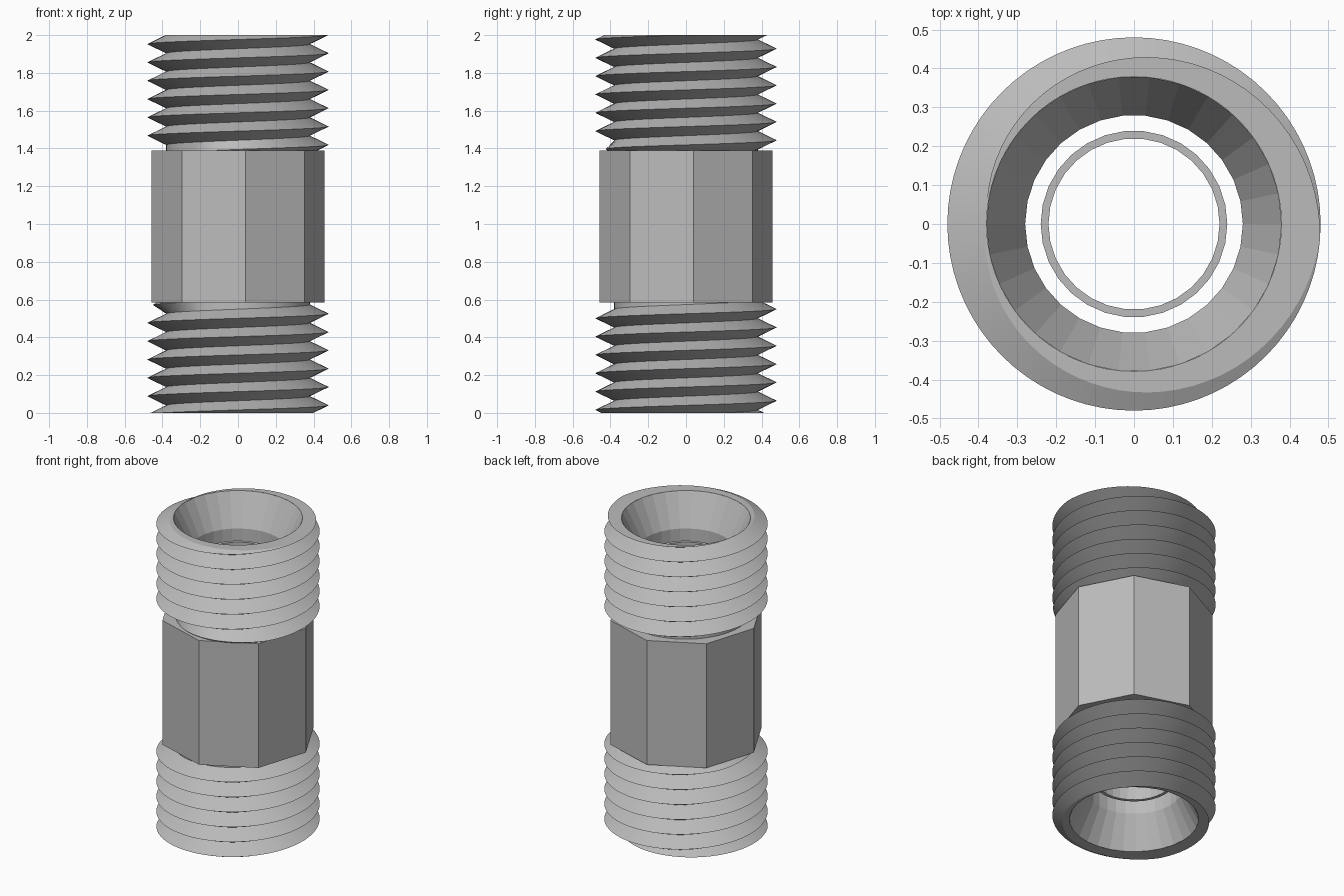
import bpy, bmesh
from math import cos, sin, pi, radians, hypot

cube = bpy.data.objects.get("Cube")
if cube:
    bpy.data.objects.remove(cube)

steel = bpy.data.materials.new("steel_grey")
steel.use_nodes = True
GREY = (0.5, 0.5, 0.5, 1)
steel.diffuse_color = GREY
steel.node_tree.nodes["Principled BSDF"].inputs["Base Color"].default_value = GREY

ROOT, DEPTH, PITCH = 0.38, 0.10, 0.097
HEX_LOW, HEX_HIGH = 0.585, 1.39


def finish(name, bm, smooth=False):
    mesh = bpy.data.meshes.new(name)
    bm.to_mesh(mesh)
    bm.free()
    mesh.materials.append(steel)
    obj = bpy.data.objects.new(name, mesh)
    bpy.context.collection.objects.link(obj)
    if smooth:
        bpy.ops.object.select_all(action='DESELECT')
        obj.select_set(True)
        bpy.context.view_layer.objects.active = obj
        bpy.ops.object.shade_smooth_by_angle(angle=radians(20))
    return obj


def skin(bm, columns):
    """Join neighbouring columns of points with quads."""
    grid = [[bm.verts.new(p) for p in col] for col in columns]
    for a, b in zip(grid, grid[1:]):
        for k in range(len(a) - 1):
            bm.faces.new((a[k], b[k], b[k + 1], a[k + 1]))
    bmesh.ops.remove_doubles(bm, verts=bm.verts[:], dist=1e-5)


def lathe(name, profile, sides, phase=0.0):
    bm = bmesh.new()
    angles = [phase + 2 * pi * i / sides for i in range(sides + 1)]
    skin(bm, [[(r * cos(a), r * sin(a), z) for r, z in profile] for a in angles])
    return finish(name, bm)


def thread(name, crest, low, high, fade, cap_low, cap_high, sides=72):
    """Right-handed V thread, cut flat at both ends; fade(z) scales its depth."""
    bm = bmesh.new()
    rows = 2 * int((high - low) / PITCH + 4)
    columns = []
    for i in range(sides + 1):
        a = 2 * pi * i / sides
        col = []
        for j in range(rows):
            z = crest + PITCH * (i / sides + j / 2 - 2)
            r = ROOT + (DEPTH * fade(z) if j % 2 == 0 else 0)
            col.append((r * cos(a), r * sin(a), z))
        columns.append(col)
    skin(bm, columns)
    for z, up, cap in ((low, -1, cap_low), (high, 1, cap_high)):
        cut = bmesh.ops.bisect_plane(
            bm, geom=bm.verts[:] + bm.edges[:] + bm.faces[:], dist=1e-6,
            plane_co=(0, 0, z), plane_no=(0, 0, up), clear_outer=True)
        rim = [e for e in cut["geom_cut"] if isinstance(e, bmesh.types.BMEdge)]
        # flat end face running in to the bore
        new = bmesh.ops.extrude_edge_only(bm, edges=rim)["geom"]
        for v in new:
            if isinstance(v, bmesh.types.BMVert):
                k = cap / hypot(v.co.x, v.co.y)
                v.co.x *= k
                v.co.y *= k
    return finish(name, bm, smooth=True)


def ramp(z, start, end):
    return max(0.0, min(1.0, (z - start) / (end - start)))


# Octagonal grip
lathe("octagon_grip", [(0.36, HEX_LOW), (0.46, HEX_LOW), (0.46, HEX_HIGH), (0.36, HEX_HIGH)],
      8, radians(5))

# Threaded ends, fading out next to the grip
thread("upper_thread", 1.419, HEX_HIGH, 2.0, lambda z: ramp(z, 1.385, 1.41), 0.36, 0.379)
thread("lower_thread", 0.04, 0.0, HEX_LOW, lambda z: ramp(z, 0.59, 0.565), 0.379, 0.36)

# Flared through bore
lathe("flared_bore", [(0.38, 2.0), (0.28, 1.8), (0.28, 0.2), (0.38, 0.0)], 30)

# Loose inner sleeve
lathe("inner_sleeve", [(0.24, 0.26), (0.24, 1.74), (0.22, 1.74), (0.22, 0.26), (0.24, 0.26)], 30)
